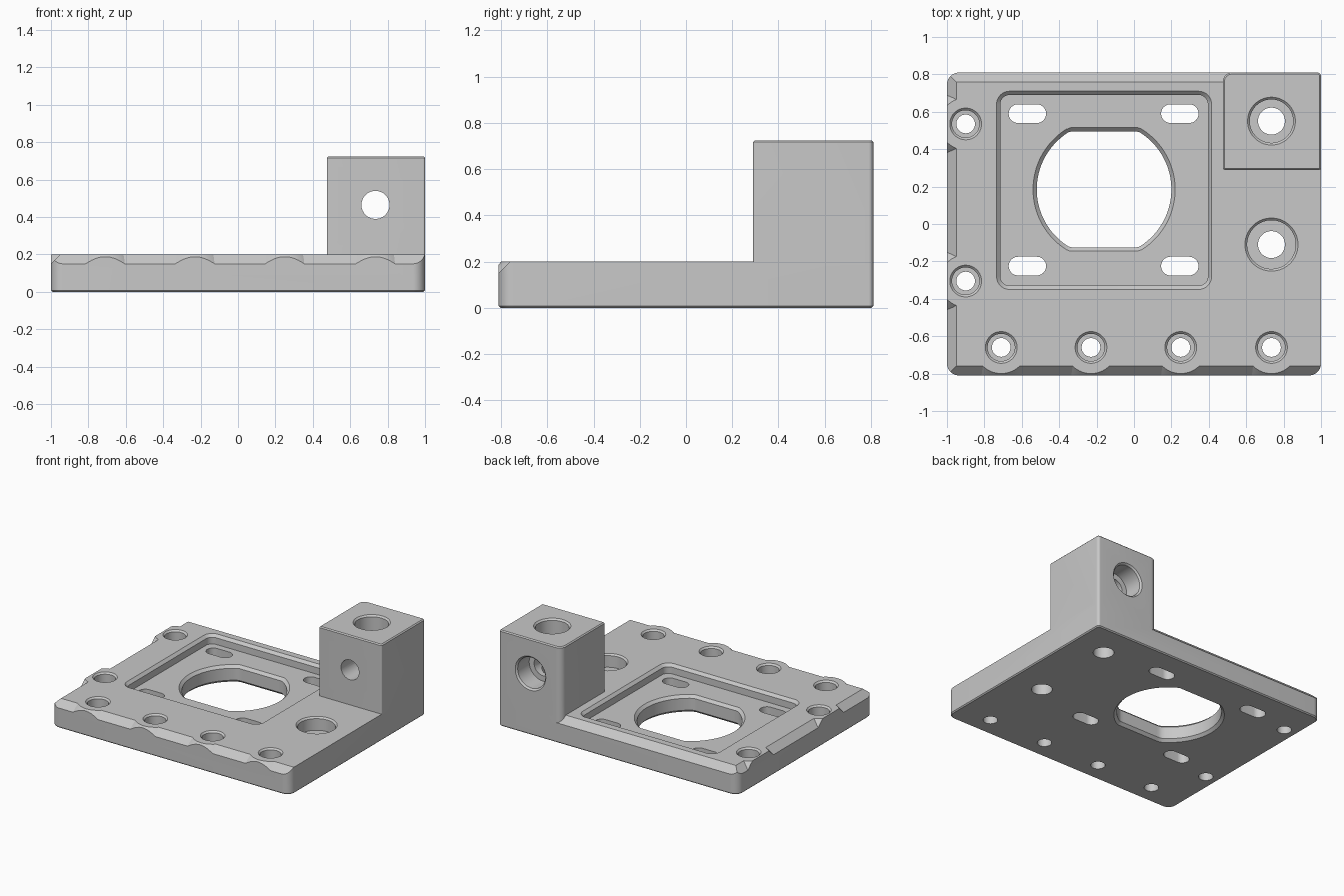
import bpy, bmesh
from math import cos, sin, pi, radians
from mathutils import Matrix

old = bpy.data.objects.get("Cube")
if old:
    bpy.data.objects.remove(old, do_unlink=True)

HALF_Y, TOP, BLOCK_TOP = 0.81, 0.2, 0.725


# Outlines: each returns a function giving the 2D points grown by an offset
def rounded(x0, y0, x1, y1, radii, seg=10):
    """Rounded rectangle; radii run front-right, back-right, back-left, front-left."""
    def pts(o):
        out = []
        corners = ((x1, y0, -1, 1), (x1, y1, -1, -1), (x0, y1, 1, -1), (x0, y0, 1, 1))
        for i, ((x, y, sx, sy), r) in enumerate(zip(corners, radii)):
            for k in range(seg + 1):
                a = (i - 1 + k / seg) * pi / 2
                out.append((x + sx * r + (r + o) * cos(a), y + sy * r + (r + o) * sin(a)))
        return out
    return pts


def circle(x, y, r, seg=48, flat=None):
    """Circle, optionally flattened at its front and back."""
    def pts(o):
        out = []
        for k in range(seg):
            a = 2 * pi * (k + 0.5) / seg
            dy = (r + o) * sin(a)
            if flat:
                dy = max(-flat - o, min(flat + o, dy))
            out.append((x + (r + o) * cos(a), y + dy))
        return out
    return pts


def solid(name, outline, levels, matrix=None):
    """Stack a counter-clockwise outline through rising (height, offset) levels."""
    bm = bmesh.new()
    rings = [[bm.verts.new((x, y, z)) for x, y in outline(o)] for z, o in levels]
    n = len(rings[0])
    for a, b in zip(rings, rings[1:]):
        for i in range(n):
            j = (i + 1) % n
            bm.faces.new((a[i], a[j], b[j], b[i]))
    bm.faces.new(rings[0][::-1])
    bm.faces.new(rings[-1])
    if matrix:
        bm.transform(matrix)
    bm.normal_update()
    mesh = bpy.data.meshes.new(name)
    bm.to_mesh(mesh)
    bm.free()
    ob = bpy.data.objects.new(name, mesh)
    bpy.context.collection.objects.link(ob)
    return ob


def volume(mesh):
    bm = bmesh.new()
    bm.from_mesh(mesh)
    v = bm.calc_volume(signed=True)
    bm.free()
    return v


def combine(target, tool, operation="DIFFERENCE"):
    """Apply a boolean, taking the first solver that leaves a sound solid."""
    before = volume(target.data)
    mod = target.modifiers.new("combine", "BOOLEAN")
    mod.operation, mod.object = operation, tool
    for solver in ("MANIFOLD", "EXACT", "FLOAT"):
        mod.solver = solver
        bpy.context.view_layer.update()
        deps = bpy.context.evaluated_depsgraph_get()
        mesh = bpy.data.meshes.new_from_object(target.evaluated_get(deps))
        after = volume(mesh)
        changed = abs(after - before) > 1e-6
        if changed and after > 0.5 * before and (after > before) == (operation == "UNION"):
            target.data = mesh
            break
    target.modifiers.clear()
    bpy.data.objects.remove(tool, do_unlink=True)


def wedge(name, along, position, angle, size=0.05):
    """Long triangular cutter that chamfers a top edge."""
    def tri(o):
        return [(-size - 0.06, 0.06), (0.06, -size - 0.06), (0.06, 0.06)]
    # Profile x points outward, profile y points up, length runs along the edge
    m = (Matrix.Translation((position[0], position[1], TOP))
         @ Matrix.Rotation(angle, 4, "Z") @ Matrix.Rotation(pi / 2, 4, "X"))
    return solid(name, tri, [(-along, 0), (along, 0)], m)


# Base plate, with a fine bevel under the lower right edge
part = solid("mounting_bracket",
             rounded(-1, -HALF_Y, 1, HALF_Y, (0.065, 0.02, 0.065, 0.065)),
             [(0, -0.008), (0.008, 0), (TOP, 0)])

# Sloped top edges, left standing around each screw hole
screws = [(x, -0.66) for x in (-0.71, -0.23, 0.25, 0.735)]
screws += [(-0.9, y) for y in (0.535, -0.305)]
edges = (("front_slope", 1.3, (0, -HALF_Y), -pi / 2, screws[:4]),
         ("back_slope", 1.3, (0, HALF_Y), pi / 2, []),
         ("side_slope", 1.2, (-1, 0), pi, screws[4:]))
for name, length, place, angle, kept in edges:
    cutter = wedge(name, length, place, angle)
    for x, y in kept:
        combine(cutter, solid("boss", circle(x, y, 0.14),
                              [(TOP - 0.15, 0.13), (TOP + 0.13, -0.113)]))
    combine(part, cutter)

# Upright block
block = solid("upright_block",
              rounded(0.475, 0.29, 1, HALF_Y, (0.01, 0.02, 0.05, 0.01)),
              [(0.05, 0), (BLOCK_TOP - 0.008, 0), (BLOCK_TOP, -0.008)])
combine(part, block, "UNION")

# Recess with sloped rim
combine(part, solid("recess", rounded(-0.715, -0.33, 0.395, 0.69, (0.05,) * 4),
                    [(TOP - 0.07, 0), (TOP - 0.02, 0), (TOP + 0.01, 0.03)]))

# Large flattened opening
combine(part, solid("opening", circle(-0.16, 0.185, 0.36, 96, 0.31),
                    [(-0.01, 0.03), (0.02, 0), (TOP - 0.09, 0), (TOP - 0.06, 0.03)]))

# Four slots
for x in (-0.57, 0.245):
    for y in (0.59, -0.225):
        combine(part, solid("slot",
                            rounded(x - 0.1, y - 0.05, x + 0.1, y + 0.05, (0.0499,) * 4),
                            [(-0.1, 0), (TOP, 0)]))


def stepped_hole(x, y, top, r, wide, depth, bottom=-0.1, matrix=None):
    """Through hole with a wider, lightly bevelled seat at the top."""
    grow = wide - r
    combine(part, solid("stepped_hole", circle(x, y, r),
                        [(bottom, 0), (top - depth, 0), (top - depth, grow),
                         (top - 0.012, grow), (top + 0.01, grow + 0.022)], matrix))


for x, y in screws:
    stepped_hole(x, y, TOP, 0.05, 0.073, 0.1)
stepped_hole(0.735, -0.11, TOP, 0.072, 0.13, 0.1)
stepped_hole(0.735, 0.55, BLOCK_TOP, 0.072, 0.116, 0.13)
# Cross hole, seat opening at the back
stepped_hole(0.735, -0.465, HALF_Y, 0.075, 0.116, 0.15, 0.1,
             Matrix.Rotation(-pi / 2, 4, "X"))

# Finish
grey = bpy.data.materials.new("machined_grey")
grey.use_nodes = True
colour = (0.58, 0.58, 0.58, 1)
grey.diffuse_color = colour
grey.node_tree.nodes["Principled BSDF"].inputs["Base Color"].default_value = colour
part.data.materials.clear()
part.data.materials.append(grey)
for face in part.data.polygons:
    face.material_index = 0
for ob in bpy.context.selected_objects:
    ob.select_set(False)
part.select_set(True)
bpy.context.view_layer.objects.active = part
bpy.ops.object.shade_smooth_by_angle(angle=radians(25))
